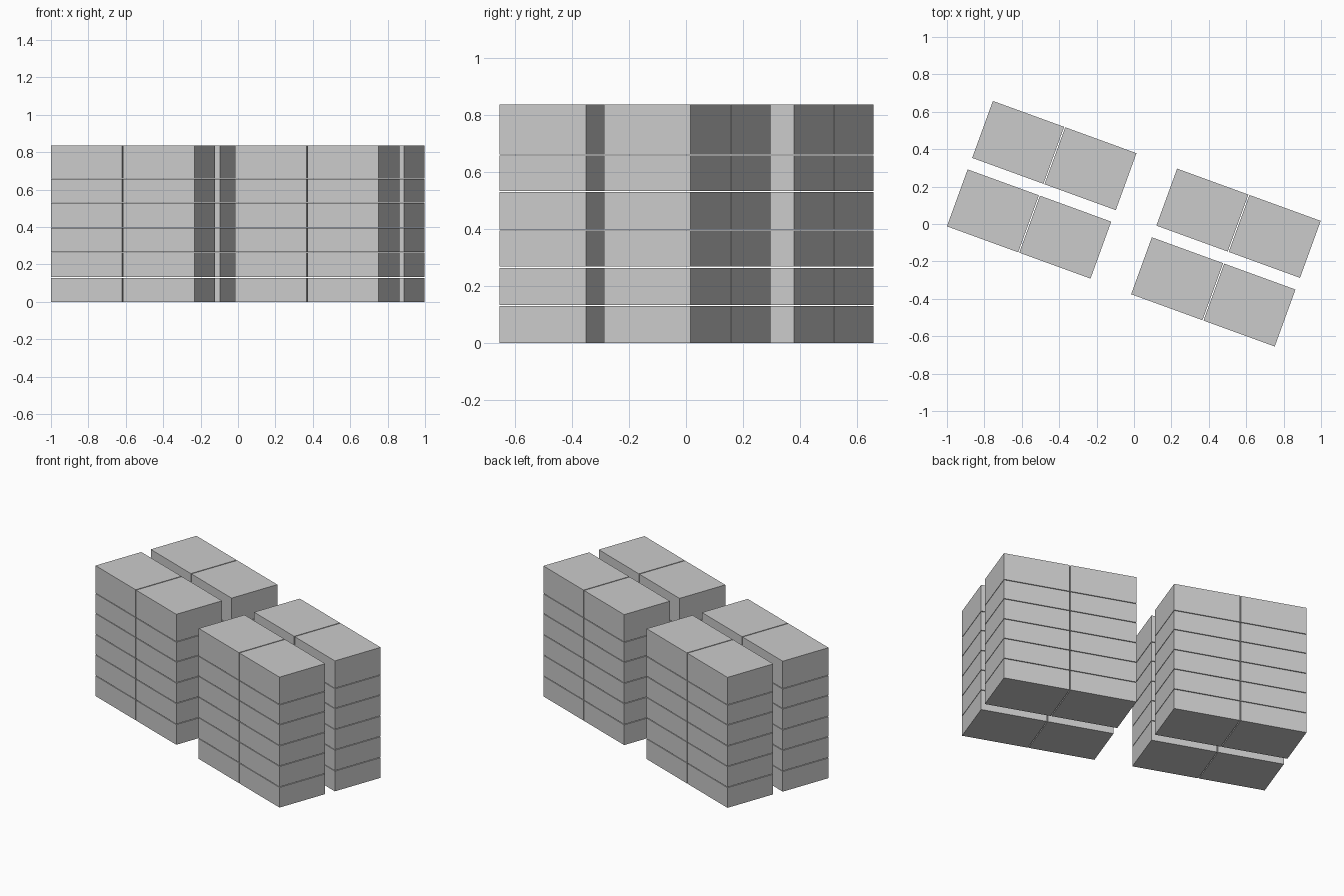
import bpy
from math import radians
from mathutils import Matrix, Vector

if "Cube" in bpy.data.objects:
    bpy.data.objects.remove(bpy.data.objects["Cube"])

ANGLE = radians(-20)
LENGTH, WIDTH = 0.817, 0.324      # footprint of one stack
SEAM = 0.006                      # gap between the two columns
GAP = 0.004                       # gap between layers
LEVELS = [0, 0.133, 0.267, 0.398, 0.532, 0.660, 0.835 + GAP]
STACKS = {
    "front_left": (-0.561, 0.0),
    "back_left": (-0.426, 0.366),
    "back_right": (0.559, 0.004),
    "front_right": (0.424, -0.363),
}
COL = (LENGTH - SEAM) / 2


def box(name, centre, size):
    bpy.ops.mesh.primitive_cube_add(size=1, location=centre, rotation=(0, 0, ANGLE))
    ob = bpy.context.object
    ob.name = name
    ob.data.transform(Matrix.Diagonal((*size, 1)))


# Four stacks, each two columns of six boxes with a taller top layer
for name, (cx, cy) in STACKS.items():
    for side, label in ((-1, "a"), (1, "b")):
        shift = Matrix.Rotation(ANGLE, 3, 'Z') @ Vector((side * (COL + SEAM) / 2, 0, 0))
        for i, (z0, z1) in enumerate(zip(LEVELS, LEVELS[1:])):
            z1 -= GAP
            box(f"{name}_box_{label}{i + 1}",
                (cx + shift.x, cy + shift.y, (z0 + z1) / 2),
                (COL, WIDTH, z1 - z0))
